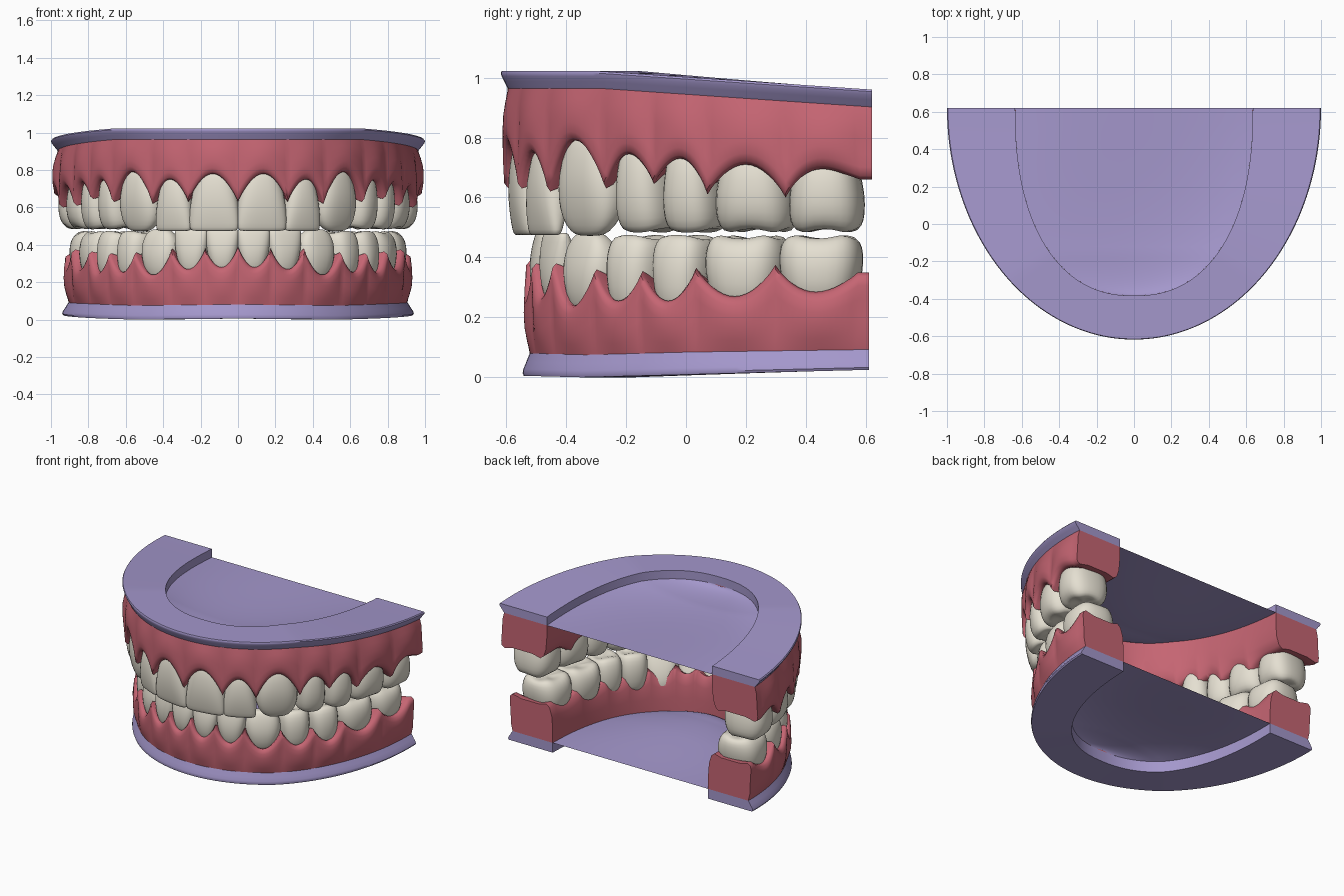
import bpy, bmesh, math
from math import sin, cos, pi, radians

if "Cube" in bpy.data.objects:
    bpy.data.objects.remove(bpy.data.objects["Cube"])


def material(name, rgb):
    m = bpy.data.materials.new(name)
    m.diffuse_color = (*rgb, 1)
    m.use_nodes = True
    m.node_tree.nodes["Principled BSDF"].inputs["Base Color"].default_value = m.diffuse_color
    return m


GUM = material("gum_pink", (0.56, 0.13, 0.17))
ENAMEL = material("enamel", (0.78, 0.74, 0.64))
PLASTER = material("lilac_plaster", (0.37, 0.31, 0.60))

# Jaw settings: a/b arch radii, yc open end, d = direction from teeth to base,
# bounds = tooth boundary angles, pap/margin = gum heights between/over teeth
UPPER = dict(name="upper", a=1.0, b=1.238, yc=0.62, d=1, tip=0.475,
             bounds=[0, .274, .488, .756, .934, 1.108, 1.337, 1.54],
             pap=[.63, .63, .62, .63, .645, .61, .60, .66],
             margin=[.78, .75, .79, .745, .73, .71, .695])
LOWER = dict(name="lower", a=0.94, b=1.155, yc=0.61, d=-1, tip=0.482,
             bounds=[0, .19, .395, .642, .845, 1.042, 1.297, 1.54],
             pap=[.39, .38, .38, .36, .355, .365, .375, .35],
             margin=[.28, .27, .24, .255, .255, .27, .285])

# Tooth profiles: (height 0 neck..1 tip, width, outer face, inner face)
INCISOR = [(0, .6, .2, .95), (.2, .76, .07, .97), (.45, .92, 0, .85), (.7, 1, .02, .62),
           (.9, 1, .09, .48), (1, .97, .14, .42), (1, .75, .2, .36)]
CANINE = [(0, .62, .2, .97), (.2, .8, .06, 1), (.45, .97, 0, .92), (.65, 1, .02, .8),
          (.85, .88, .09, .64), (.98, .6, .18, .5), (1.01, .3, .25, .42)]
MOLAR = [(0, .72, .12, .88), (.2, .86, .04, .96), (.5, 1, 0, 1), (.75, 1, .03, .97),
         (.93, .93, .10, .90), (1, .76, .2, .8), (.93, .35, .38, .62)]
# name, profile, depth, number of cusps
TEETH = [("central_incisor", INCISOR, .18, 0), ("lateral_incisor", INCISOR, .18, 0),
         ("canine", CANINE, .22, 0), ("first_premolar", MOLAR, .26, 2),
         ("second_premolar", MOLAR, .27, 2), ("first_molar", MOLAR, .31, 4),
         ("second_molar", MOLAR, .31, 4)]


def lerp(p, q, t):
    return p + (q - p) * t


def arch(j, phi, w):
    """Point on the arch: phi from the front, w = 0 outer edge to 1 inner edge."""
    e = 2 / (2 + 0.3 * max(w, 0))
    x = (j["a"] * (1 - 0.365 * w)) * math.copysign(abs(sin(phi)) ** e, phi)
    y = j["yc"] - (j["b"] - 0.235 * w) * max(cos(phi), 0) ** e
    return x, y


def base_heights(j, phi):
    """Outer face height and gum junction height of the plaster base."""
    y = arch(j, phi, 0)[1]
    if j["d"] > 0:
        z = 1.022 - 0.062 * max(0, (y + 0.3) / 0.92)
        return z, z - 0.058
    z = 0.025 * abs(y + 0.35) / 0.96
    return z, z + 0.075 - 0.012 * max(0, y)


def gumline(j, phi):
    """Scalloped margin height, lingual margin height and root bulge at phi."""
    p, b = abs(phi), j["bounds"]
    for i in range(7):
        if p < b[i + 1]:
            s = (p - b[i]) / (b[i + 1] - b[i])
            c = sin(pi * s) ** 0.85 if s > 0 else 0
            pap = lerp(j["pap"][i], j["pap"][i + 1], s)
            m = lerp(pap, j["margin"][i], c)
            return m, lerp(pap, m, 0.5), c
    return j["pap"][7], j["pap"][7], 0


def mesh_object(name, rows, mat, closed=True, caps=True, angle=40):
    """Skin a list of equal-length point rows."""
    bm = bmesh.new()
    vs = [[bm.verts.new(p) for p in r] for r in rows]
    n = len(rows[0])
    for r0, r1 in zip(vs, vs[1:]):
        for k in range(n if closed else n - 1):
            q = (k + 1) % n
            bm.faces.new((r0[k], r0[q], r1[q], r1[k]))
    if caps:
        bm.faces.new(vs[0])
        bm.faces.new(vs[-1])
    bmesh.ops.recalc_face_normals(bm, faces=bm.faces)
    me = bpy.data.meshes.new(name)
    bm.to_mesh(me)
    bm.free()
    me.materials.append(mat)
    me.polygons.foreach_set("use_smooth", [True] * len(me.polygons))
    me.set_sharp_from_angle(angle=radians(angle))
    ob = bpy.data.objects.new(name, me)
    bpy.context.collection.objects.link(ob)
    return ob


def angles(j, n=14):
    half = [lerp(p, q, k / n) for p, q in zip(j["bounds"], j["bounds"][1:]) for k in range(n)]
    half += [j["bounds"][-1], pi / 2]
    return [-p for p in reversed(half[1:])] + half


def build_gum(j):
    rows = []
    for phi in angles(j):
        zj = base_heights(j, phi)[1]
        m, mi, c = gumline(j, phi)
        g = 0.05 * (1 - c)          # groove between the roots
        d = j["d"]
        sec = [(.10, zj), (.05 + g * .3, lerp(zj, m, .2)), (.01 + g, lerp(zj, m, .42)),
               (g, lerp(zj, m, .65)), (.01 + g * .6, lerp(zj, m, .83)), (.05, lerp(zj, m, .95)),
               (.11, m), (.3, m + d * .015), (.7, mi + d * .015), (.86, mi),
               (.93, lerp(mi, zj, .08)), (.98, lerp(mi, zj, .3)), (1, lerp(mi, zj, .65)), (1, zj)]
        rows.append([(*arch(j, phi, w), z) for w, z in sec])
    mesh_object(j["name"] + "_gum", rows, GUM, angle=60)


def build_base(j):
    rows, sheet = [], []
    for k in range(97):
        phi = lerp(-pi / 2, pi / 2, k / 96)
        z, zj = base_heights(j, phi)
        sec = [(.10, zj), (.08, lerp(zj, z, .15)), (.05, lerp(zj, z, .4)), (.01, lerp(zj, z, .7)),
               (0, lerp(zj, z, .88)), (.015, z), (1, z), (1, zj)]
        rows.append([(*arch(j, phi, w), h) for w, h in sec])
    mesh_object(j["name"] + "_base", rows, PLASTER)
    # thin sheet closing the inside of the horseshoe
    for k in range(1, 33):
        phi = pi / 2 * k / 32
        x, y = arch(j, phi, 1)
        zj = base_heights(j, phi)[1]
        sag = 0.05 * j["d"] * cos(phi) * sin(phi) * 2
        sheet.append([(x * s / 8, y, zj - sag * (1 - (s / 8) ** 2)) for s in range(-8, 9)])
    mesh_object(j["name"] + "_inner_sheet", sheet, PLASTER, closed=False, caps=False)


def build_tooth(j, i, side):
    name, profile, depth, cusps = TEETH[i]
    p0, p1 = j["bounds"][i], j["bounds"][i + 1]
    mid = (p0 + p1) / 2
    ox, oy = arch(j, mid, 0.07)
    (ax, ay), (bx, by) = arch(j, p0, 0.2), arch(j, p1, 0.2)
    width = math.hypot(bx - ax, by - ay)
    tx, ty = (bx - ax) / width, (by - ay) / width
    nx, ny = -ty, tx                # points into the mouth
    neck = j["margin"][i] + j["d"] * 0.05
    rows = []
    for t, ws, o, inn in profile:
        row = []
        for k in range(16):
            an = 2 * pi * (k + .5) / 16
            u = width * 0.515 * ws * math.copysign(abs(cos(an)) ** .75, cos(an))
            v = depth * ((o + inn) / 2 - (inn - o) / 2 * math.copysign(abs(sin(an)) ** .75, sin(an)))
            z = lerp(neck, j["tip"], t)
            if cusps and t > 0.9:
                z += j["d"] * 0.008 * (1 + cos(cusps * an))
            row.append((side * (ox + tx * u + nx * v), oy + ty * u + ny * v, z))
        rows.append(row)
    label = "right" if side > 0 else "left"
    ob = mesh_object(f"{j['name']}_{name}_{label}", rows, ENAMEL, angle=180)
    sub = ob.modifiers.new("round", "SUBSURF")
    sub.levels = sub.render_levels = 1


for jaw in (UPPER, LOWER):
    build_base(jaw)
    build_gum(jaw)
    for index in range(7):
        for s in (1, -1):
            build_tooth(jaw, index, s)
